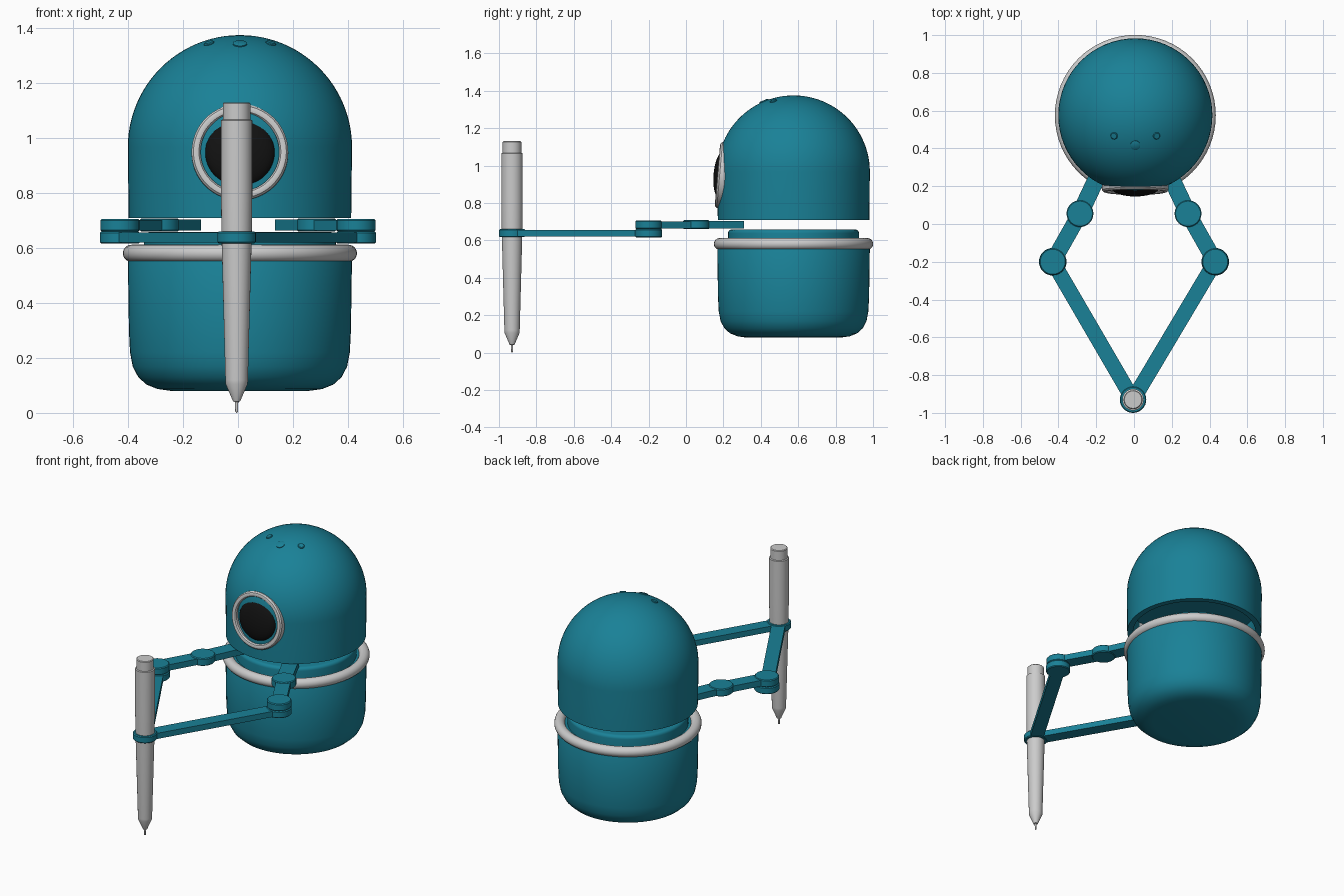
import bpy, bmesh
from math import sin, cos, pi, radians
from mathutils import Vector, Matrix

if "Cube" in bpy.data.objects:
    bpy.data.objects.remove(bpy.data.objects["Cube"])

CX, CY = 0.007, 0.575          # body axis
PX, PY = -0.005, -0.93         # pen axis


def material(name, color):
    m = bpy.data.materials.new(name)
    m.diffuse_color = color
    m.use_nodes = True
    m.node_tree.nodes["Principled BSDF"].inputs["Base Color"].default_value = m.diffuse_color
    return m


TEAL = material("teal", (0.01, 0.22, 0.31, 1))
BLACK = material("black", (0.006, 0.006, 0.006, 1))


def finish(name, bm, mat=None, loc=(0, 0, 0), angle=35):
    bmesh.ops.recalc_face_normals(bm, faces=bm.faces)
    me = bpy.data.meshes.new(name)
    bm.to_mesh(me)
    bm.free()
    ob = bpy.data.objects.new(name, me)
    ob.location = loc
    bpy.context.collection.objects.link(ob)
    if mat:
        me.materials.append(mat)
    bpy.ops.object.select_all(action='DESELECT')
    ob.select_set(True)
    bpy.context.view_layer.objects.active = ob
    bpy.ops.object.shade_smooth_by_angle(angle=radians(angle))
    return ob


def lathe(name, profile, loc, mat=None, steps=64, closed=False):
    """Revolve (radius, z) points around the local z axis."""
    bm = bmesh.new()
    vs = [bm.verts.new((r, 0, z)) for r, z in profile]
    pairs = list(zip(vs, vs[1:])) + ([(vs[-1], vs[0])] if closed else [])
    es = [bm.edges.new(p) for p in pairs]
    bmesh.ops.spin(bm, geom=vs + es, cent=(0, 0, 0), axis=(0, 0, 1),
                   angle=2 * pi, steps=steps, use_duplicate=False)
    bmesh.ops.remove_doubles(bm, verts=bm.verts, dist=1e-5)
    return finish(name, bm, mat, loc)


def arc(r, z, rad, a0, a1, n):
    return [(r + rad * cos(radians(a0 + (a1 - a0) * i / n)),
             z + rad * sin(radians(a0 + (a1 - a0) * i / n))) for i in range(n + 1)]


def bar(name, a, b, width, z0, z1):
    """Flat bar with square ends between two plan points."""
    a, b = Vector(a), Vector(b)
    d = b - a
    bm = bmesh.new()
    bmesh.ops.create_cube(bm, size=1)
    bmesh.ops.scale(bm, vec=(d.length, width, z1 - z0), verts=bm.verts)
    bmesh.ops.rotate(bm, matrix=Matrix.Rotation(Vector((1, 0)).angle_signed(d) * -1, 3, 'Z'),
                     verts=bm.verts)
    mid = (a + b) / 2
    return finish(name, bm, TEAL, (mid.x, mid.y, (z0 + z1) / 2))


def disc(name, p, r, z0, z1):
    c = 0.005
    return lathe(name, [(0, z0), (r - c, z0), (r, z0 + c), (r, z1 - c), (r - c, z1), (0, z1)],
                 (p[0], p[1], 0), TEAL, 32)


# Lower body: bowl with rounded base, then the neck
lathe("lower_body", [(0, .08), (.25, .08), (.30, .087), (.34, .103), (.37, .13), (.39, .168),
                     (.40, .22), (.404, .30), (.408, .57), (.40, .585), (0, .585)],
      (CX, CY, 0), TEAL)
lathe("neck", [(0, .57), (.35, .57)] + arc(.33, .638, .02, 0, 90, 5) + [(0, .658)],
      (CX, CY, 0), TEAL)
lathe("waist_ring", arc(.395, .581, .031, 0, 345, 23), (CX, CY, 0), closed=True)

# Dome head, recessed underneath
lathe("dome", [(0, .87), (.37, .87), (.37, .71), (.405, .71)] + arc(0, .967, .408, 0, 90, 24),
      (CX, CY, 0), TEAL)

# Eye: raised rim and black lens, tilted slightly upward
tilt = (radians(85), 0, 0)
rim = lathe("eye_rim", [(.143, -.07), (.143, -.005), (.149, .003), (.159, .006), (.169, .003),
                        (.176, -.006), (.176, -.07)], (CX, .174, .95), closed=True)
rim.rotation_euler = tilt
lens = lathe("eye_lens", [(.127 * cos(radians(t)), .044 * sin(radians(t)))
                          for t in range(-90, 91, 10)], (CX, .191, .95), BLACK)
lens.rotation_euler = tilt

# Three small studs on top of the dome
for i, (x, y, r) in enumerate([(-.112, -.108, .019), (0, -.158, .026), (.112, -.108, .019)]):
    n = Vector((x, y, (.408 ** 2 - x * x - y * y) ** .5)).normalized()
    stud = lathe(f"top_stud_{i + 1}", [(r, -.01), (r, .003), (r * .8, .006), (0, .006)],
                 Vector((CX, CY, .967)) + n * .408, TEAL, 24)
    stud.rotation_euler = n.to_track_quat('Z', 'Y').to_euler()

# Two mirrored arms meeting at the pen
for side, s in (("left", -1), ("right", 1)):
    root, knuckle, elbow = (s * .175, .29), (s * .286, .055), (s * .43, -.2)
    bar(f"{side}_shoulder_link", root, knuckle, .09, .664, .704)
    bar(f"{side}_upper_link", knuckle, elbow, .085, .664, .702)
    disc(f"{side}_knuckle", knuckle, .071, .66, .708)
    disc(f"{side}_elbow_top", elbow, .071, .66, .706)
    disc(f"{side}_elbow_bottom", elbow, .073, .616, .66)
    bar(f"{side}_forearm", elbow, (PX, PY), .08, .62, .656)
disc("pen_holder", (PX, PY), .07, .617, .66)

# Pen: needle tip, cone, tapered barrel and end cap
lathe("pen", [(0, 0), (.005, .004), (.006, .04), (.013, .042), (.04, .105), (.041, .12),
              (.055, .64), (.057, .80), (.057, 1.065), (.05, 1.068), (.05, 1.126),
              (.046, 1.13), (0, 1.13)], (PX, PY, 0), None, 32)
